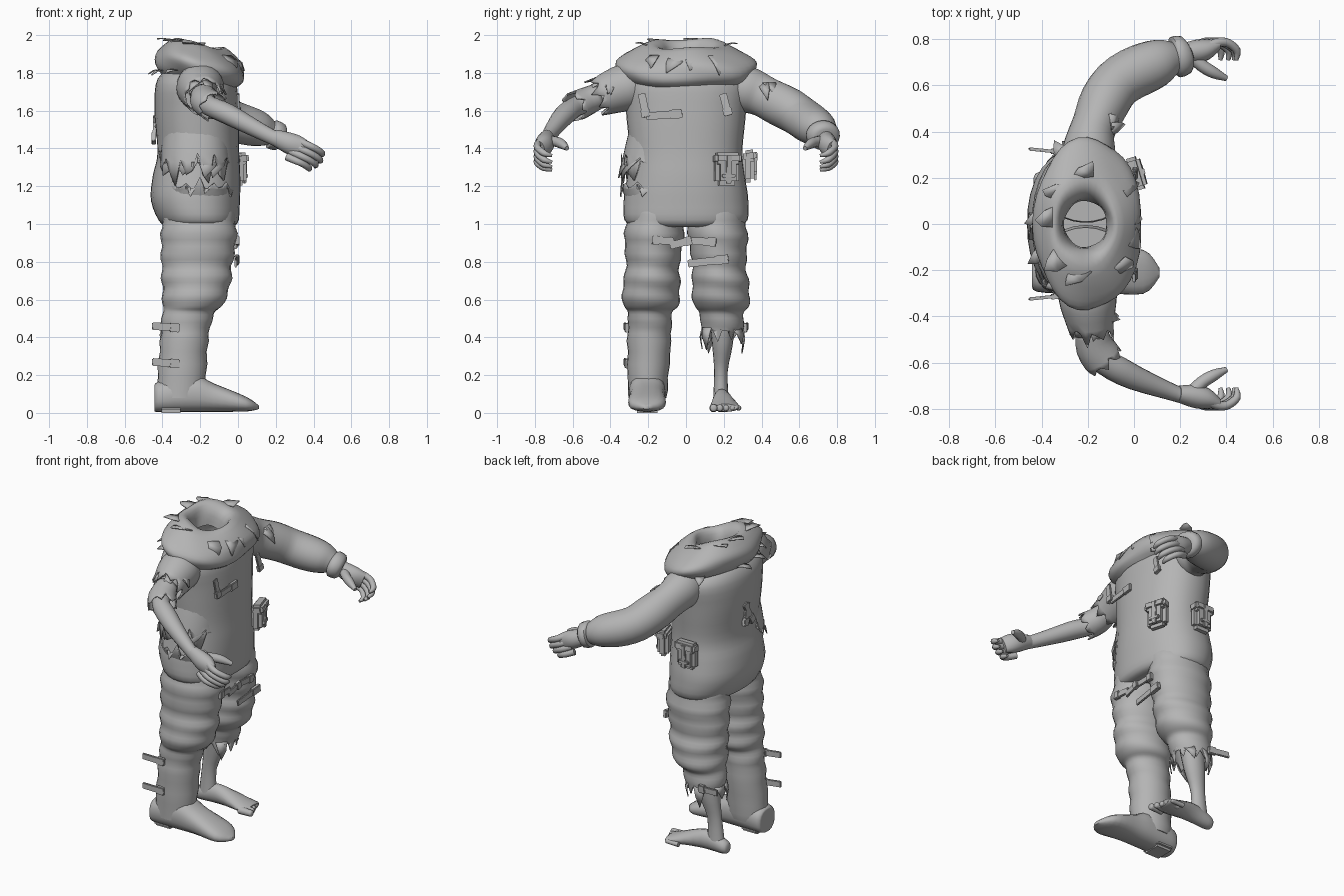
import bpy, bmesh, math, random
from mathutils import Vector, Matrix

if "Cube" in bpy.data.objects:
    bpy.data.objects.remove(bpy.data.objects["Cube"])

random.seed(4)
V = Vector
X, Y, Z = V((1, 0, 0)), V((0, 1, 0)), V((0, 0, 1))
UP = (X, Y)
grey = bpy.data.materials.new("plain_grey")
grey.diffuse_color = (0.46, 0.46, 0.46, 1)
grey.use_nodes = True
grey.node_tree.nodes["Principled BSDF"].inputs["Base Color"].default_value = grey.diffuse_color


def finish(name, bm, angle=40, thick=0):
    bmesh.ops.recalc_face_normals(bm, faces=bm.faces)
    me = bpy.data.meshes.new(name)
    bm.to_mesh(me)
    bm.free()
    ob = bpy.data.objects.new(name, me)
    bpy.context.collection.objects.link(ob)
    me.materials.append(grey)
    if thick:
        ob.modifiers.new("cloth", 'SOLIDIFY').thickness = thick
    bpy.ops.object.select_all(action='DESELECT')
    ob.select_set(True)
    bpy.context.view_layer.objects.active = ob
    bpy.ops.object.shade_smooth_by_angle(angle=math.radians(angle))


def spline(st, k):
    """Catmull-Rom resampling of stations."""
    out = []
    for i in range(len(st) - 1):
        a, b, c, d = st[max(i - 1, 0)], st[i], st[i + 1], st[min(i + 2, len(st) - 1)]
        for j in range(k):
            t = j / k
            out.append([q + .5 * t * (r - p + t * (2 * p - 5 * q + 4 * r - s + t * (3 * (q - r) + s - p)))
                        for p, q, r, s in zip(a, b, c, d)])
    return out + [list(st[-1])]


def loft(name, st, n=24, frame=None, k=3, power=2.0, jag=0, tilt=0, fold=0, lump=0, caps=(1, 1), arc=None, thick=0):
    """Skin of rings (x, y, z, ra, rb); jag tears the last ring, fold and lump wrinkle it, arc opens the ring."""
    st = spline(st, k)
    a0, a1 = arc or (0, 360)
    count = n + 1 if arc else n
    bm, rings = bmesh.new(), []
    for i, s in enumerate(st):
        c = V(s[:3])
        t = (V(st[min(i + 1, len(st) - 1)][:3]) - V(st[max(i - 1, 0)][:3])).normalized()
        A = frame[0] if frame else t.cross(Z).normalized()
        B = frame[1] if frame else A.cross(t)
        ring = []
        for j in range(count):
            th = math.radians(a0 + (a1 - a0) * j / n)
            co, si = math.cos(th), math.sin(th)
            f = (abs(co) ** power + abs(si) ** power) ** (-1 / power)
            f *= 1 + fold * math.sin(c.z * 55 + .8 * math.sin(th)) + lump * math.sin(5 * th + c.z * 30)
            if arc:
                f *= 1 - .12 * abs(2 * j / n - 1) ** 4
            p = c + A * (s[3] * co * f) + B * (s[4] * si * f)
            p.z += lump * .4 * math.sin(3 * th + 1) - tilt * (p.x - c.x)
            if jag and i == len(st) - 1:
                p += t * jag * ((j % 3) - 1 + random.uniform(-.7, .7))
            ring.append(bm.verts.new(p))
        rings.append(ring)
    for r, q in zip(rings, rings[1:]):
        for j in range(n):
            m = (j + 1) % count
            bm.faces.new((r[j], r[m], q[m], q[j]))
    if not arc:
        for use, ring in zip(caps, (rings[0], rings[-1])):
            if use:
                bm.faces.new(ring)
    finish(name, bm, 50, thick)


def digit(name, pts, r):
    """Tapering finger or toe with a closed tip."""
    last = len(pts) - 1
    loft(name, [(*p, *[r * (1 - .25 * i / last if i < last else .4)] * 2) for i, p in enumerate(pts)], 10)


def box(name, p, q, width, thick, normal, bevel=.004):
    """Flat bar from p to q lying on a surface with the given normal."""
    p, q, N = V(p), V(q), V(normal).normalized()
    d = q - p
    D = d.normalized()
    W = N.cross(D).normalized()
    M = Matrix((d, W * width, D.cross(W) * thick)).transposed().to_4x4()
    M.translation = (p + q) / 2
    bm = bmesh.new()
    bmesh.ops.create_cube(bm, size=1, matrix=M)
    bmesh.ops.bevel(bm, geom=bm.edges[:], offset=bevel, segments=2, affect='EDGES')
    finish(name, bm, 35)


def fringe(name, centre, rx, ry, a0, a1, n, out, rise, width=.035, tilt=0):
    """Torn cloth points spread round an ellipse, pointing outward and up or down."""
    bm = bmesh.new()
    for i in range(n):
        th = math.radians(a0 + (a1 - a0) * (i + random.uniform(.2, .8)) / n)
        R = V((math.cos(th), math.sin(th), 0))
        side = V((-R.y, R.x, 0))
        b = V(centre) + V((R.x * rx, R.y * ry, -tilt * R.x * rx))
        g = random.uniform(.6, 1.1)
        t = b + R * out * g + Z * rise * g + side * random.uniform(-.06, .06)
        mid = (b + t) / 2 + R * .01 + Z * .008
        w = side * width
        v = [bm.verts.new(c) for c in (b - w, b + w, mid + w * .8, t, mid - w * .6)]
        bm.faces.new((v[0], v[1], v[2], v[4]))
        bm.faces.new((v[4], v[2], v[3]))
    finish(name, bm, 20, .006)


# Suit body, hollow and open at the neck
loft("suit_body", [(-.21, 0, .985, .12, .14), (-.205, 0, 1.0, .2, .31), (-.225, 0, 1.12, .235, .33),
                   (-.22, 0, 1.25, .232, .312), (-.21, 0, 1.38, .216, .298), (-.22, 0, 1.6, .222, .318),
                   (-.22, 0, 1.77, .205, .318), (-.21, 0, 1.85, .11, .12)], 32, UP, k=4, power=2.25, caps=(1, 0))
# Hood collapsed around the open neck
loft("cowl_collar", [(-.21, 0, 1.83, .092, .10), (-.21, 0, 1.92, .105, .12), (-.21, 0, 1.955, .14, .19),
                     (-.2, 0, 1.895, .212, .315), (-.2, 0, 1.848, .234, .372), (-.2, 0, 1.80, .232, .355),
                     (-.205, 0, 1.765, .205, .318)], 36, UP, tilt=.2, lump=.022, caps=(0, 0))

# Trouser legs share the baggy thigh; one runs into the boot, the other is torn off
thigh = [(-.21, .15, 1.1, .18, .14), (-.207, .168, .95, .2, .158), (-.218, .176, .78, .187, .142),
         (-.222, .183, .67, .18, .152), (-.24, .187, .57, .158, .146), (-.265, .19, .52, .137, .116)]
shin = thigh + [(-.285, .195, .38, .127, .116), (-.305, .204, .08, .13, .103)]
loft("booted_trouser_leg", [(x, -y, *r) for x, y, *r in shin], 24, UP, k=5, fold=.035)
loft("torn_trouser_leg", thigh + [(-.28, .192, .42, .125, .112)], 27, UP, k=5, fold=.035, jag=.04,
     caps=(1, 0), thick=.008)
loft("bare_leg", [(-.27, .19, .58, .08, .075), (-.30, .193, .37, .07, .056), (-.335, .185, .22, .047, .036),
                  (-.345, .185, .06, .057, .042)], 16, UP)

# Feet
loft("boot", [(-.44, -.205, .075, .05, .065), (-.42, -.205, .085, .088, .08), (-.24, -.205, .105, .097, .1),
              (-.13, -.205, .082, .093, .075), (.04, -.207, .047, .095, .04), (.11, -.21, .03, .02, .01)],
     20, (Y, Z), k=4, power=2.5)
box("boot_heel", (-.42, -.205, .02), (-.29, -.205, .02), .14, .04, Z, .015)
loft("bare_foot", [(-.435, .185, .04, .012, .012), (-.41, .185, .048, .04, .042), (-.27, .19, .067, .046, .06),
                   (-.08, .206, .033, .078, .028), (-.04, .208, .028, .064, .019)], 16, (Y, Z), k=4)
for i in range(5):
    x, y = -.01 - i * .013, .146 + i * .033
    digit("toe", [(x + d, y, .026) for d in (-.08, -.02, .005, .012)], .023 - i * .002)

# Sleeved arm with cuff
loft("long_sleeve", [(-.2, .22, 1.73, .1, .1), (-.195, .32, 1.71, .115, .122), (-.17, .43, 1.668, .1, .112),
                     (-.075, .605, 1.57, .113, .112), (.1, .697, 1.505, .1, .095), (.185, .722, 1.475, .064, .06)],
     24, k=5, fold=.03)
loft("sleeve_cuff", [(.17, .72, 1.478, .066, .06), (.18, .722, 1.475, .09, .078),
                     (.22, .733, 1.46, .084, .074), (.235, .738, 1.454, .055, .052)], 20, k=2)
# Bare arm and its torn sleeve
loft("bare_arm", [(-.19, -.28, 1.73, .08, .08), (-.17, -.54, 1.64, .054, .054), (-.05, -.64, 1.58, .058, .055),
                  (.17, -.73, 1.465, .036, .04), (.24, -.75, 1.44, .034, .045)], 18, k=4)
loft("torn_sleeve", [(-.2, -.22, 1.74, .1, .1), (-.2, -.32, 1.72, .125, .125), (-.185, -.46, 1.675, .1, .105)],
     24, k=4, jag=.03, fold=.03, caps=(1, 0), thick=.008)
loft("elbow_rag", [(-.185, -.46, 1.68, .072, .07), (-.17, -.53, 1.65, .082, .075), (-.13, -.59, 1.62, .084, .078)],
     21, jag=.02, fold=.04, caps=(0, 0), thick=.008)

# Hands, mirrored across y
for s in (-1, 1):
    palm = ((.19, .735, 1.46, .036, .042), (.26, .745, 1.432, .05, .055), (.31, .755, 1.412, .046, .058),
            (.355, .772, 1.392, .026, .05))
    loft("palm", [(x, s * y, *r) for x, y, *r in palm], 16)
    for i, l in enumerate((.9, 1, .95, .8)):
        x, z = .36 - i * .02, 1.43 - i * .028
        digit("finger", [(x - .04, s * .768, z + .01), (x + .01, s * .787, z - .012), (x + .055 * l, s * .782, z - .034 * l),
                         (x + .095 * l, s * .75, z - .062 * l), (x + .092 * l, s * .71, z - .075 * l)], .021)
    digit("thumb", [(.25, s * .73, 1.44), (.295, s * .685, 1.435), (.345, s * .655, 1.422), (.4, s * .63, 1.4)], .03)

# Ripped cloth hanging on the side of the waist
for name, z0, z1, r, a, jag in (("waist_rip_upper", 1.52, 1.3, .235, 205, .06),
                                ("waist_rip_lower", 1.08, 1.2, .24, 225, .035)):
    loft(name, [(-.22, 0, z0, .21, .295), (-.22, 0, (z0 + z1) / 2, r - .008, .322), (-.22, 0, z1, r, .345)],
         17, UP, power=2.25, jag=jag, arc=(a, 330), thick=.008)

# Frayed edges
fringe("neck_fray", (-.21, 0, 1.945), .13, .2, 70, 290, 5, .1, .015, .05, tilt=.2)
fringe("hood_front_fray", (-.2, 0, 1.92), .18, .25, -60, 60, 4, .075, -.1, .055, tilt=.2)
fringe("hood_back_fray", (-.2, 0, 1.82), .2, .32, 110, 250, 4, .09, -.03)
fringe("sleeve_rip", (-.16, .43, 1.75), .06, .06, -60, 90, 3, .05, -.09)
fringe("torn_shoulder_fray", (-.19, -.41, 1.76), .06, .05, -150, 60, 4, .06, -.07)
fringe("waist_fray", (-.21, 0, 1.35), .21, .31, 215, 320, 4, .05, -.1, .06)
fringe("knee_fray", (-.28, .192, .45), .12, .11, 0, 360, 6, .0, -.13, .035)

# Belt pouches: body, lid, strap, buckle
for c, N in ((V((-.002, .215, 1.285)), V((1, .3, 0))), (V((-.24, .328, 1.3)), Y)):
    N = N.normalized()
    S = N.cross(Z)
    box("pouch", c - Z * .08, c + Z * .08, .13, .07, N, .022)
    box("pouch_lid", c + Z * .03 + N * .014, c + Z * .092 + N * .006, .145, .07, N, .015)
    box("pouch_strap", c - Z * .07 + N * .038, c + Z * .08 + N * .044, .03, .014, N)
    box("pouch_buckle", c - S * .035 - Z * .03 + N * .04, c + S * .035 - Z * .03 + N * .04, .022, .016, N)


def strap(name, p, q, N):
    """Loose band with a slightly thicker end tab."""
    p, q = V(p), V(q)
    box(name, p, q, .04, .014, N)
    box(name + "_tab", p.lerp(q, .65), q, .048, .024, N)


for y, z, dy, dz in ((-.235, 1.69, .025, -.125), (-.21, 1.57, .19, .015), (.195, 1.69, .03, -.115)):
    strap("chest_strap", (0, y, z), (.006, y + dy, z + dz), X)
for y, z, dy, dz in ((-.065, .91, -.115, .005), (-.085, .885, .115, .03), (.02, .91, .14, -.005), (.01, .79, .215, .025)):
    strap("thigh_strap", (-.012, y, z), (-.004, y + dy, z + dz), X)
for s, z in ((-1, .45), (-1, .26), (1, .45)):
    strap("shin_strap", (-.455, s * .325, z + .01), (-.31, s * .31, z), Y * s)
for y, dy in ((0, .03), (.03, -.08)):
    strap("back_strap", (-.442, y, 1.57), (-.446, y + dy, 1.43), -X)
